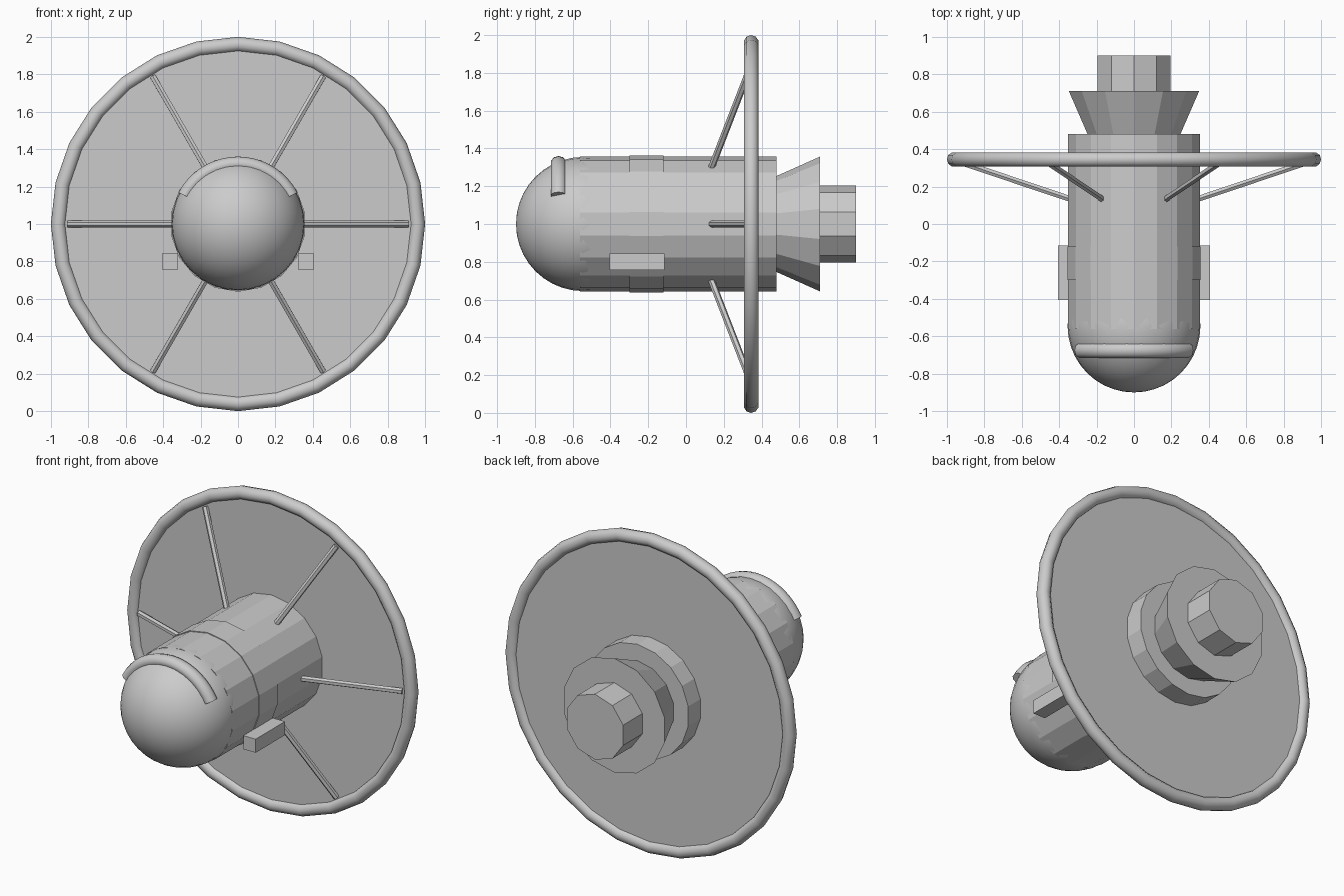
import bpy, math
from math import sin, cos, pi
from mathutils import Vector

if "Cube" in bpy.data.objects:
    bpy.data.objects.remove(bpy.data.objects["Cube"])

AXIS_Z = 1.0


def smooth(ob, angle=40):
    bpy.ops.object.select_all(action='DESELECT')
    ob.select_set(True)
    bpy.context.view_layer.objects.active = ob
    bpy.ops.object.shade_smooth_by_angle(angle=math.radians(angle))


def mesh_object(name, verts, faces):
    me = bpy.data.meshes.new(name)
    me.from_pydata(verts, [], faces)
    me.update()
    ob = bpy.data.objects.new(name, me)
    bpy.context.collection.objects.link(ob)
    return ob


def drum(name, y0, y1, r0, r1, sides):
    # capped cylinder or cone along y
    bpy.ops.mesh.primitive_cone_add(vertices=sides, radius1=r1, radius2=r0, depth=y1 - y0,
                                    location=(0, (y0 + y1) / 2, AXIS_Z), rotation=(pi / 2, 0, 0))
    ob = bpy.context.object
    ob.name = name
    return ob


def rod(name, a, b, radius, sides=6):
    a, b = Vector(a), Vector(b)
    bpy.ops.mesh.primitive_cylinder_add(vertices=sides, radius=radius, depth=(b - a).length,
                                        location=(a + b) / 2)
    ob = bpy.context.object
    ob.name = name
    ob.rotation_euler = (b - a).to_track_quat('Z', 'Y').to_euler()
    return ob


# main body, band, flare and nozzle
drum("body", -0.56, 0.48, 0.357, 0.357, 18)
drum("body_band", -0.30, -0.12, 0.362, 0.362, 18)
drum("rear_flare", 0.47, 0.71, 0.25, 0.357, 14)
drum("rear_nozzle", 0.70, 0.90, 0.205, 0.205, 10)

# rounded nose: front half of a sphere
bpy.ops.mesh.primitive_uv_sphere_add(segments=32, ring_count=20, radius=0.355,
                                     location=(0, -0.545, AXIS_Z), rotation=(pi / 2, 0, 0))
nose = bpy.context.object
nose.name = "nose_dome"
smooth(nose)

# brow tube arching over the nose
N, M = 18, 10
verts, faces = [], []
for i in range(N + 1):
    a = math.radians(28 + 124 * i / N)
    for j in range(M):
        t = 2 * pi * j / M
        r = 0.322 + 0.038 * cos(t)
        verts.append((r * cos(a), -0.675 + 0.042 * sin(t), AXIS_Z + r * sin(a)))
for i in range(N):
    for j in range(M):
        k = (j + 1) % M
        faces.append((i * M + j, i * M + k, (i + 1) * M + k, (i + 1) * M + j))
faces += [tuple(reversed(range(M))), tuple(range(N * M, N * M + M))]
smooth(mesh_object("brow", verts, faces))

# large ring and the disc filling it
bpy.ops.mesh.primitive_torus_add(major_segments=28, minor_segments=10, major_radius=0.96,
                                 minor_radius=0.04, location=(0, 0.345, AXIS_Z),
                                 rotation=(pi / 2, 0, 0))
ring = bpy.context.object
ring.name = "outer_ring"
smooth(ring, 50)
drum("ring_disc", 0.33, 0.36, 0.955, 0.955, 28)

# six slanted struts
for i in range(6):
    a = i * pi / 3
    p = [(r * cos(a), y, AXIS_Z + r * sin(a)) for r, y in ((0.345, 0.135), (0.91, 0.325))]
    rod(f"strut_{i + 1}", p[0], p[1], 0.018)

# side boxes
for side, label in ((-1, "left"), (1, "right")):
    bpy.ops.mesh.primitive_cube_add(size=1, location=(side * 0.363, -0.26, 0.80))
    box = bpy.context.object
    box.name = f"side_box_{label}"
    box.scale = (0.085, 0.29, 0.085)
